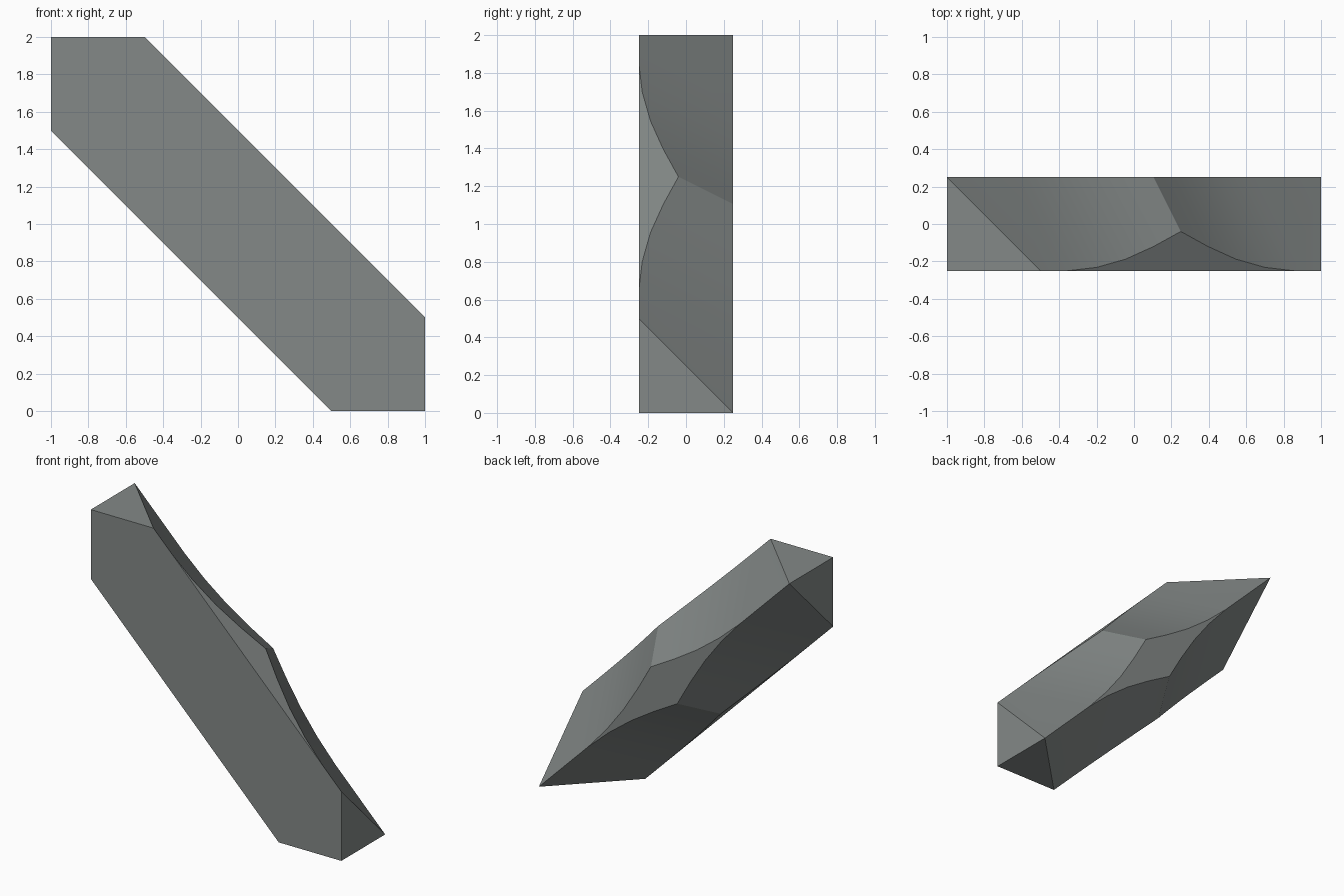
import bpy, bmesh, math

if "Cube" in bpy.data.objects:
    bpy.data.objects.remove(bpy.data.objects["Cube"])

# Diagonal bar: cross-sections swept along the diagonal, then trimmed by the box
# (t = position along the bar, u = offset across it in the front view)
half = [(0.0, 0.21), (0.145, 0.13), (0.295, 0.062), (0.45, 0.018), (0.605, 0.0), (1.5, 0.0)]
stations = [(-t, h) for t, h in reversed(half[1:])] + half


def section(bm, t, h):
    """Flat front, two 45 degree chamfers towards the back; h raises the chamfers."""
    outline = [(-0.5, -0.25), (0.5, -0.25), (0.5, h - 0.25),
               (h, 0.25), (-h, 0.25), (-0.5, h - 0.25)]
    return [bm.verts.new((t + u / 2, y, 1 - t + u / 2)) for u, y in outline]


bm = bmesh.new()
rings = [section(bm, t, h) for t, h in stations]
for a, b in zip(rings, rings[1:]):
    for i in range(6):
        j = (i + 1) % 6
        bm.faces.new((a[i], a[j], b[j], b[i]))
bm.faces.new(rings[0])
bm.faces.new(rings[-1])
bmesh.ops.remove_doubles(bm, verts=bm.verts[:], dist=1e-5)

# Trim both ends square to the box and close the cuts
for co, no in [((0, 0, 2), (0, 0, 1)), ((-1, 0, 0), (-1, 0, 0)),
               ((0, 0, 0), (0, 0, -1)), ((1, 0, 0), (1, 0, 0))]:
    bmesh.ops.bisect_plane(bm, geom=bm.verts[:] + bm.edges[:] + bm.faces[:], dist=1e-5,
                           plane_co=co, plane_no=no, clear_outer=True)
    bmesh.ops.holes_fill(bm, edges=[e for e in bm.edges if e.is_boundary], sides=0)

# Merge coplanar faces and tidy
bmesh.ops.remove_doubles(bm, verts=bm.verts[:], dist=1e-5)
bmesh.ops.dissolve_limit(bm, angle_limit=math.radians(0.5), verts=bm.verts[:], edges=bm.edges[:])
bmesh.ops.recalc_face_normals(bm, faces=bm.faces[:])

mesh = bpy.data.meshes.new("diagonal_bar")
bm.to_mesh(mesh)
bm.free()
bar = bpy.data.objects.new("diagonal_bar", mesh)
bpy.context.collection.objects.link(bar)

grey = bpy.data.materials.new("stone grey")
grey.diffuse_color = (0.23, 0.25, 0.245, 1)
grey.use_nodes = True
grey.node_tree.nodes["Principled BSDF"].inputs["Base Color"].default_value = grey.diffuse_color
mesh.materials.append(grey)

bpy.context.view_layer.objects.active = bar
bar.select_set(True)
bpy.ops.object.shade_smooth_by_angle(angle=math.radians(15))
